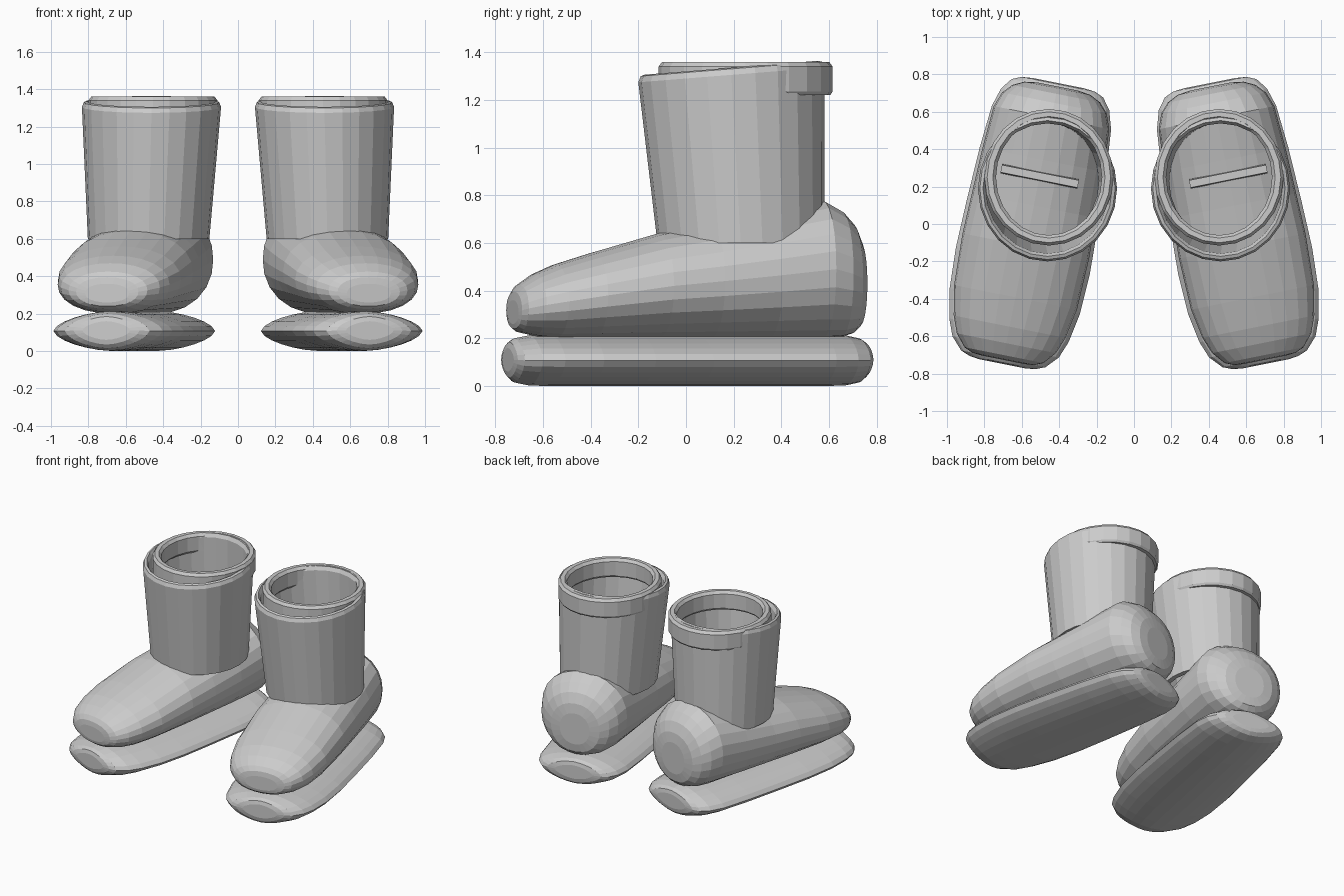
import bpy, bmesh, math

if "Cube" in bpy.data.objects:
    bpy.data.objects.remove(bpy.data.objects["Cube"])

TILT = math.atan(0.2)          # toes turn outwards
CX, CY = 0.555, 0.0            # centre of the foot axis
C, S = math.cos(TILT), math.sin(TILT)
SIDES = 24

grey = bpy.data.materials.new("light_grey")
grey.diffuse_color = (0.6, 0.6, 0.6, 1)
grey.use_nodes = True
grey.node_tree.nodes["Principled BSDF"].inputs["Base Color"].default_value = grey.diffuse_color


def world(v, s, z):
    """Foot frame (v across, s towards the heel) to world."""
    return (CX + v * C - s * S, CY + v * S + s * C, z)


def loft(name, rings, closed=False):
    """Skin a list of rings; cap the ends, or join last ring to first."""
    bm = bmesh.new()
    loops = [[bm.verts.new(p) for p in ring] for ring in rings]
    pairs = list(zip(loops, loops[1:]))
    if closed:
        pairs.append((loops[-1], loops[0]))
    for a, b in pairs:
        n = len(a)
        for i in range(n):
            j = (i + 1) % n
            bm.faces.new((a[i], a[j], b[j], b[i]))
    if not closed:
        bm.faces.new(loops[0])
        bm.faces.new(loops[-1])
    bmesh.ops.recalc_face_normals(bm, faces=bm.faces)
    me = bpy.data.meshes.new(name)
    bm.to_mesh(me)
    bm.free()
    me.materials.append(grey)
    ob = bpy.data.objects.new(name, me)
    bpy.context.collection.objects.link(ob)
    ob.modifiers.new("pair", 'MIRROR').use_mirror_merge = False
    return ob


def section(s, hw, z0, z1, p):
    """Upright superellipse section across the foot."""
    out = []
    for i in range(SIDES):
        a = 2 * math.pi * i / SIDES
        c, d = math.cos(a), math.sin(a)
        k = (abs(c) ** p + abs(d) ** p) ** (-1 / p)
        out.append(world(hw * k * c, s, (z0 + z1) / 2 + (z1 - z0) / 2 * k * d))
    return out


def hoop(cx, cy, rx, ry, z, slope=0.0):
    """Flat ring around the leg, optionally rising towards the back."""
    out = []
    for i in range(SIDES):
        a = 2 * math.pi * i / SIDES
        dy = ry * math.sin(a)
        out.append((cx + rx * math.cos(a), cy + dy, z + slope * dy))
    return out


# sole: pillow-like slab
sole = [(-.762, .13, .06, .16), (-.755, .18, .035, .185), (-.735, .23, .015, .2),
        (-.67, .29, .002, .213), (-.58, .325, 0, .215), (-.42, .355, 0, .215),
        (-.2, .365, 0, .215), (.05, .358, 0, .215), (.35, .345, 0, .215),
        (.58, .325, 0, .215), (.68, .295, .002, .213), (.74, .25, .015, .2),
        (.762, .2, .035, .185), (.768, .14, .06, .16)]
loft("sole", [section(*r, 1.65) for r in sole])

# upper: foot body rising from toe to heel
upper = [(-.74, .12, .26, .36), (-.735, .17, .24, .395), (-.715, .215, .225, .425),
         (-.65, .27, .21, .47), (-.56, .305, .2, .51), (-.4, .335, .2, .56),
         (-.12, .345, .2, .64), (.1, .338, .2, .68), (.35, .33, .2, .73),
         (.58, .315, .2, .78), (.66, .285, .205, .735), (.71, .24, .22, .68),
         (.74, .18, .25, .61), (.75, .11, .31, .54)]
loft("upper", [section(*r, 2.15) for r in upper])

# leg shaft: hollow tapered tube with a rounded rim
lo, hi = (.478, .23), (.4625, .19)
shaft = [hoop(*lo, .325, .35, .6), hoop(*hi, .372, .39, 1.305, .08),
         hoop(*hi, .362, .38, 1.33, .08), hoop(*hi, .345, .363, 1.335, .08),
         hoop(*hi, .33, .348, 1.31, .08), hoop(*lo, .29, .315, .6)]
loft("leg_shaft", shaft, closed=True)

# cuff: level band set into the top of the shaft
cuff = [(.335, .355, 1.22), (.345, .365, 1.235), (.345, .365, 1.34), (.33, .35, 1.36),
        (.30, .325, 1.36), (.283, .31, 1.34), (.283, .31, 1.235), (.295, .32, 1.22)]
loft("cuff", [hoop(.455, .25, *r) for r in cuff], closed=True)

# small raised bar on the insole inside the leg
bar = [(v, s, z) for v, s, z in ((-.21, 0, 0), (.21, 0, 0))]
loft("inner_bar", [[world(v + 0, .235, .69), world(v, .285, .69),
                    world(v, .28, .745), world(v, .24, .745)] for v, _, _ in bar])
